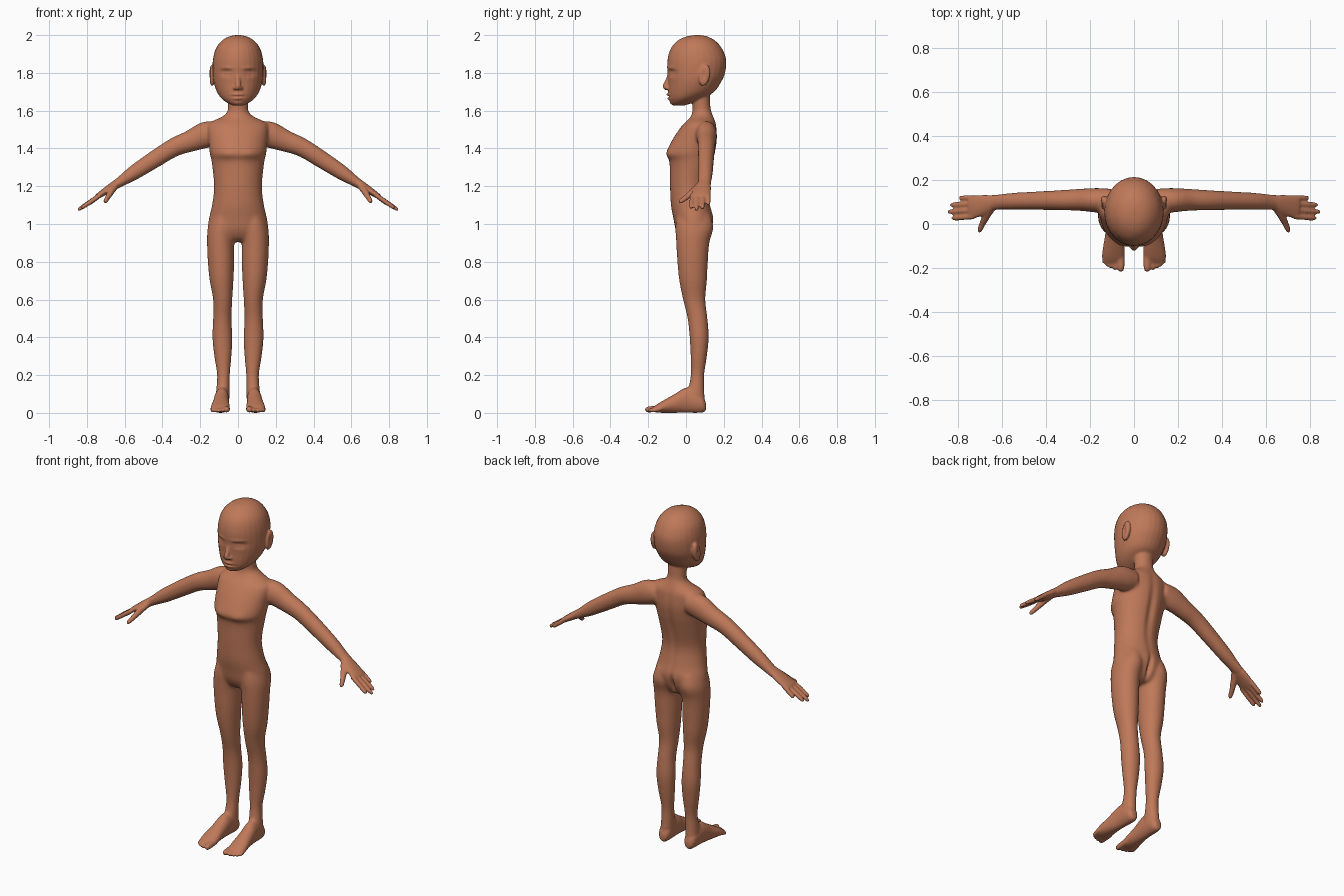
import bpy, bmesh, math
from mathutils import Vector, Matrix

bm = bmesh.new()
SIDES = 28


def spline(rows, n=5):
    """Smooth curve through rows of numbers."""
    out = []
    for i in range(len(rows) - 1):
        a, b, c, d = (rows[max(0, min(len(rows) - 1, i + k))] for k in (-1, 0, 1, 2))
        for s in range(n):
            t = s / n
            out.append([0.5 * (2 * q + (r - p) * t + (2 * p - 5 * q + 4 * r - w) * t * t
                        + (3 * q - p - 3 * r + w) * t ** 3) for p, q, r, w in zip(a, b, c, d)])
    return out + [list(rows[-1])]


def loft(rings):
    """Skin rings of points, close both ends."""
    loops = [[bm.verts.new(p) for p in ring] for ring in rings]
    for a, b in zip(loops, loops[1:]):
        for i in range(SIDES):
            j = (i + 1) % SIDES
            bm.faces.new((a[i], a[j], b[j], b[i]))
    bm.faces.new(loops[0])
    bm.faces.new(loops[-1])


ANG = [2 * math.pi * i / SIDES for i in range(SIDES)]


def stack(rows, axis="z", sides=(1,)):
    """Rows: level, centre x, half width, low, high (depth, or height when axis is y)."""
    for s in sides:
        rings = []
        for t, c, h, lo, hi in spline(rows):
            m, r = (lo + hi) / 2, (hi - lo) / 2
            pts = [(s * (c + h * math.cos(a)), m + r * math.sin(a)) for a in ANG]
            rings.append([(x, w, t) if axis == "z" else (x, t, w) for x, w in pts])
        loft(rings)


def tube(rows, sides=(1, -1), ref=Vector((0, 1, 0))):
    """Rows: x, y, z, radius along ref, radius across."""
    rows = spline(rows)
    ps = [Vector(r[:3]) for r in rows]
    for s in sides:
        rings = []
        for i, r in enumerate(rows):
            t = (ps[min(i + 1, len(ps) - 1)] - ps[max(i - 1, 0)]).normalized()
            u = (ref - t * ref.dot(t)).normalized()
            v = t.cross(u)
            pts = [ps[i] + u * r[3] * math.cos(a) + v * r[4] * math.sin(a) for a in ANG]
            rings.append([(s * p.x, p.y, p.z) for p in pts])
        loft(rings)


def finger(base, tip, r):
    a, b = Vector(base), Vector(tip)
    rows = [(*a.lerp(b, t), r * k, r * k) for t, k in
            ((0, 1), (0.5, 1), (0.85, 0.9), (0.96, 0.65), (1, 0.25))]
    tube(rows)


def blob(c, size, tilt=0, sides=(1, -1)):
    for s in sides:
        m = (Matrix.Translation((s * c[0], c[1], c[2])) @ Matrix.Rotation(tilt, 4, "X")
             @ Matrix.Diagonal((*size, 1)))
        bmesh.ops.create_uvsphere(bm, u_segments=24, v_segments=16, radius=1, matrix=m)


# head
stack([(2.0, 0, .012, .05, .075), (1.992, 0, .05, 0, .115), (1.97, 0, .086, -.045, .155),
       (1.93, 0, .117, -.08, .19), (1.87, 0, .133, -.098, .213), (1.80, 0, .135, -.098, .207),
       (1.75, 0, .129, -.094, .185), (1.70, 0, .112, -.094, .15), (1.665, 0, .088, -.09, .09),
       (1.64, 0, .055, -.08, .03), (1.627, 0, .025, -.065, -.01)])
# nose
tube([(0, -.085, 1.80, .010, .010), (0, -.097, 1.76, .012, .012), (0, -.109, 1.73, .015, .014),
      (0, -.10, 1.712, .012, .010)], (1,), Vector((1, 0, 0)))
blob((.015, -.098, 1.72), (.011, .014, .009))
# ears
blob((.138, .098, 1.787), (.016, .03, .058), -.2)
# neck and torso
stack([(1.70, 0, .055, .03, .125), (1.62, 0, .053, .035, .13), (1.59, 0, .06, .033, .138),
       (1.565, 0, .09, .022, .148), (1.545, 0, .135, .003, .156), (1.52, 0, .16, -.022, .162),
       (1.45, 0, .157, -.07, .167), (1.375, 0, .15, -.104, .157), (1.33, 0, .14, -.088, .146),
       (1.2, 0, .127, -.085, .118), (1.1, 0, .138, -.08, .13), (1.03, 0, .154, -.067, .147),
       (.97, 0, .16, -.055, .135), (.925, 0, .14, -.03, .11), (.905, 0, .08, 0, .09)])
# legs
stack([(1.05, .075, .06, -.05, .13), (.98, .085, .075, -.056, .145), (.9, .092, .072, -.052, .124),
       (.8, .09, .07, -.046, .116), (.7, .087, .063, -.036, .111), (.6, .081, .051, -.016, .103),
       (.5, .083, .049, .008, .114), (.4, .083, .053, .019, .121), (.3, .08, .046, .024, .111),
       (.2, .077, .034, .024, .097), (.12, .08, .036, .01, .097), (.05, .083, .036, -.01, .1)],
      sides=(1, -1))
# feet and toes
stack([(.106, .084, .015, .015, .05), (.095, .084, .028, .004, .08), (.07, .084, .036, 0, .11),
       (0, .086, .039, 0, .135), (-.06, .09, .043, 0, .1), (-.12, .093, .05, 0, .066),
       (-.155, .094, .048, .002, .045), (-.175, .094, .042, .006, .03)], "y", (1, -1))
for x, y, r in ((.06, -.217, .017), (.087, -.21, .0115), (.106, -.202, .011),
                (.122, -.193, .0105), (.136, -.18, .010)):
    finger((x, -.13, .024), (x, y, r * .95), r)
# arms
tube([(.10, .105, 1.485, .055, .06), (.17, .108, 1.472, .056, .070), (.25, .11, 1.44, .05, .058),
      (.34, .108, 1.405, .046, .05), (.45, .106, 1.337, .042, .046), (.55, .103, 1.272, .039, .040),
      (.61, .10, 1.232, .036, .03), (.65, .098, 1.206, .035, .024)])
# hands, thumbs and fingers
tube([(.63, .099, 1.22, .033, .025), (.68, .088, 1.188, .045, .021), (.73, .078, 1.155, .053, .016),
      (.75, .076, 1.142, .049, .012)])
for y0, tip in ((.034, (.83, .026, 1.083)), (.063, (.849, .055, 1.073)),
                (.091, (.837, .087, 1.081)), (.118, (.795, .118, 1.103))):
    finger((.73, y0, 1.153), tip, .0125)
tube([(.65, .07, 1.2, .022, .02), (.675, .03, 1.165, .018, .017), (.69, 0, 1.14, .0145, .014),
      (.702, -.028, 1.12, .012, .011), (.706, -.038, 1.114, .004, .004)])

bmesh.ops.recalc_face_normals(bm, faces=bm.faces)
mesh = bpy.data.meshes.new("body")
bm.to_mesh(mesh)
bm.free()
body = bpy.data.objects.new("body", mesh)
bpy.context.collection.objects.link(body)
bpy.context.view_layer.objects.active = body
body.select_set(True)

# fuse all parts into one skin
mod = body.modifiers.new("fuse", "REMESH")
mod.mode = "VOXEL"
mod.voxel_size = .0055
bpy.ops.object.modifier_apply(modifier=mod.name)

bm = bmesh.new()
bm.from_mesh(body.data)
trunk = [v for v in bm.verts if .1 < v.co.z < 1.61 and abs(v.co.x) < .66]
for _ in range(14):
    bmesh.ops.smooth_vert(bm, verts=trunk, factor=.5, use_axis_x=True, use_axis_y=True, use_axis_z=True)
for _ in range(3):
    bmesh.ops.smooth_vert(bm, verts=bm.verts, factor=.5, use_axis_x=True, use_axis_y=True, use_axis_z=True)

# sculpting: centre, reach, push; mirrored when off centre
BUMPS = [
    ((.064, -.08, 1.80), (.032, .06, .017), (0, .013, 0)),      # eye sockets
    ((.062, -.08, 1.797), (.024, .06, .007), (0, -.008, 0)),    # eyelids
    ((.062, -.08, 1.797), (.026, .06, .0025), (0, .004, 0)),    # eye slits
    ((.06, -.09, 1.826), (.035, .06, .009), (0, -.005, 0)),     # brows
    ((0, -.1, 1.685), (.026, .05, .008), (0, -.011, 0)),        # upper lip
    ((0, -.1, 1.664), (.024, .05, .008), (0, -.009, 0)),        # lower lip
    ((0, -.1, 1.675), (.034, .05, .003), (0, .007, 0)),         # mouth line
    ((0, -.08, 1.637), (.03, .04, .012), (0, -.005, 0)),        # chin
    ((.158, .093, 1.79), (.02, .014, .032), (-.01, 0, 0)),      # ear hollows
    ((.065, -.09, 1.37), (.045, .06, .03), (0, -.007, 0)),      # chest
    ((0, .15, 1.3), (.022, .05, .2), (0, -.012, 0)),            # spine groove
    ((0, .14, .97), (.012, .05, .055), (0, -.022, 0)),          # seat cleft
]
for c, r, push in BUMPS:
    for s in ((1, -1) if c[0] else (1,)):
        for v in bm.verts:
            q = (((v.co.x - s * c[0]) / r[0]) ** 2 + ((v.co.y - c[1]) / r[1]) ** 2
                 + ((v.co.z - c[2]) / r[2]) ** 2)
            if q < 9:
                v.co += Vector((s * push[0], push[1], push[2])) * math.exp(-q)
bm.to_mesh(body.data)
bm.free()

skin = bpy.data.materials.new("warm brown skin")
skin.diffuse_color = (.52, .19, .10, 1)
body.data.materials.clear()
body.data.materials.append(skin)
bpy.ops.object.shade_smooth()
